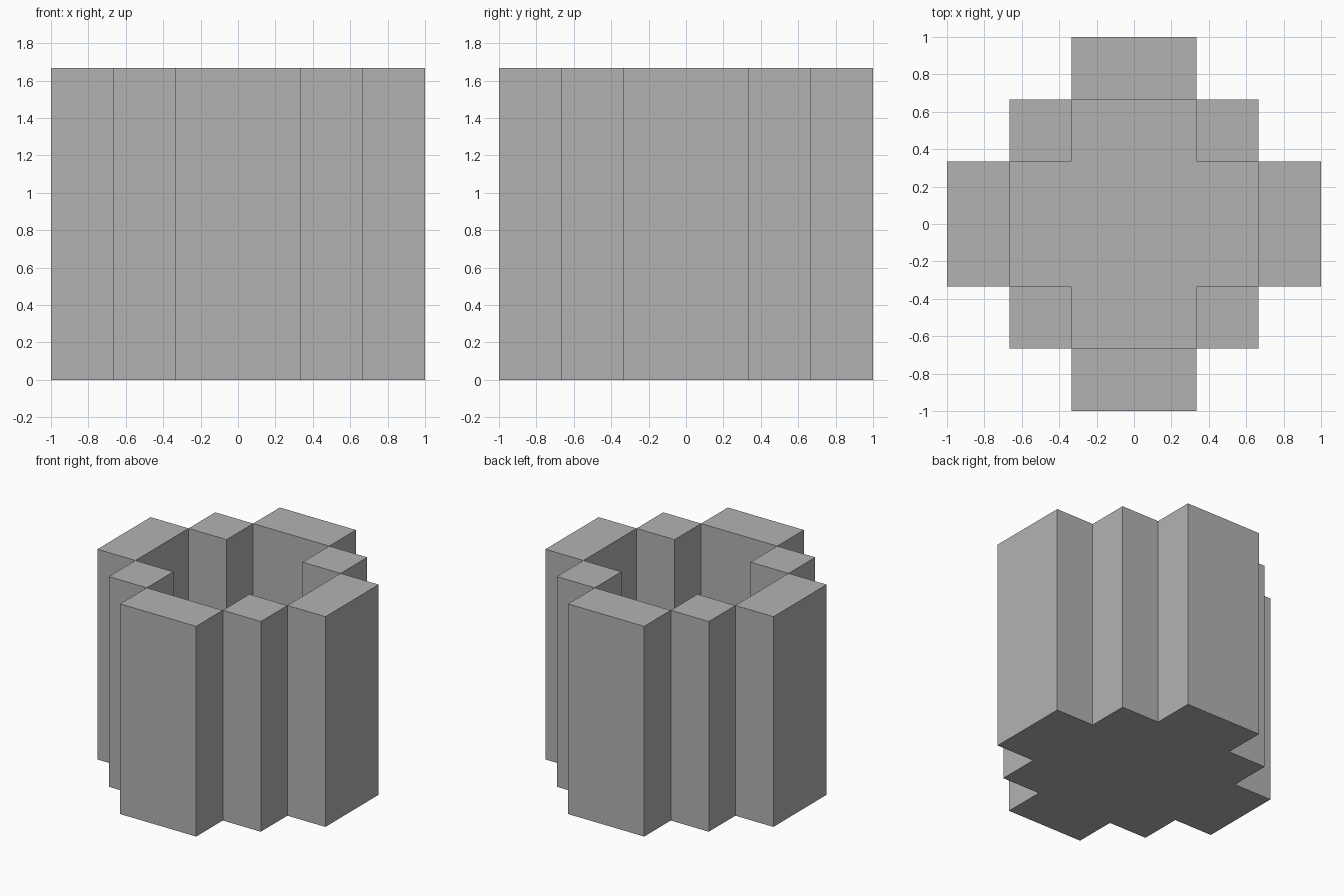
import bpy
import bmesh

if "Cube" in bpy.data.objects:
    bpy.data.objects.remove(bpy.data.objects["Cube"])

U = 1 / 3          # grid unit of the model
HEIGHT = 5 * U
FLOOR = U          # floor slab thickness

grey = bpy.data.materials.new("stone grey")
grey.diffuse_color = (0.45, 0.45, 0.45, 1)
grey.use_nodes = True
grey.node_tree.nodes["Principled BSDF"].inputs["Base Color"].default_value = grey.diffuse_color


def prism(name, outline, z0, z1):
    """Extrude a closed xy outline from z0 to z1."""
    bm = bmesh.new()
    face = bm.faces.new([bm.verts.new((x, y, z0)) for x, y in outline])
    ext = bmesh.ops.extrude_face_region(bm, geom=[face])
    for v in ext["geom"]:
        if isinstance(v, bmesh.types.BMVert):
            v.co.z = z1
    bmesh.ops.recalc_face_normals(bm, faces=bm.faces)
    mesh = bpy.data.meshes.new(name)
    bm.to_mesh(mesh)
    bm.free()
    mesh.materials.append(grey)
    obj = bpy.data.objects.new(name, mesh)
    bpy.context.collection.objects.link(obj)
    return obj


def turn(points, n):
    """Rotate points by n quarter turns."""
    for _ in range(n):
        points = [(-y, x) for x, y in points]
    return points


# Stepped floor slab covering the whole footprint
quarter = [(3 * U, -U), (3 * U, U), (2 * U, U), (2 * U, 2 * U), (U, 2 * U)]
outline = [p for n in range(4) for p in turn(quarter, n)]
prism("floor", outline, 0, FLOOR)

# Four wide side walls and four square corner posts standing on the slab
wall = [(2 * U, -U), (3 * U, -U), (3 * U, U), (2 * U, U)]
post = [(U, U), (2 * U, U), (2 * U, 2 * U), (U, 2 * U)]
for n, side in enumerate(("right", "back", "left", "front")):
    prism(side + "_wall", turn(wall, n), FLOOR, HEIGHT)
for n, corner in enumerate(("back_right", "back_left", "front_left", "front_right")):
    prism(corner + "_post", turn(post, n), FLOOR, HEIGHT)
